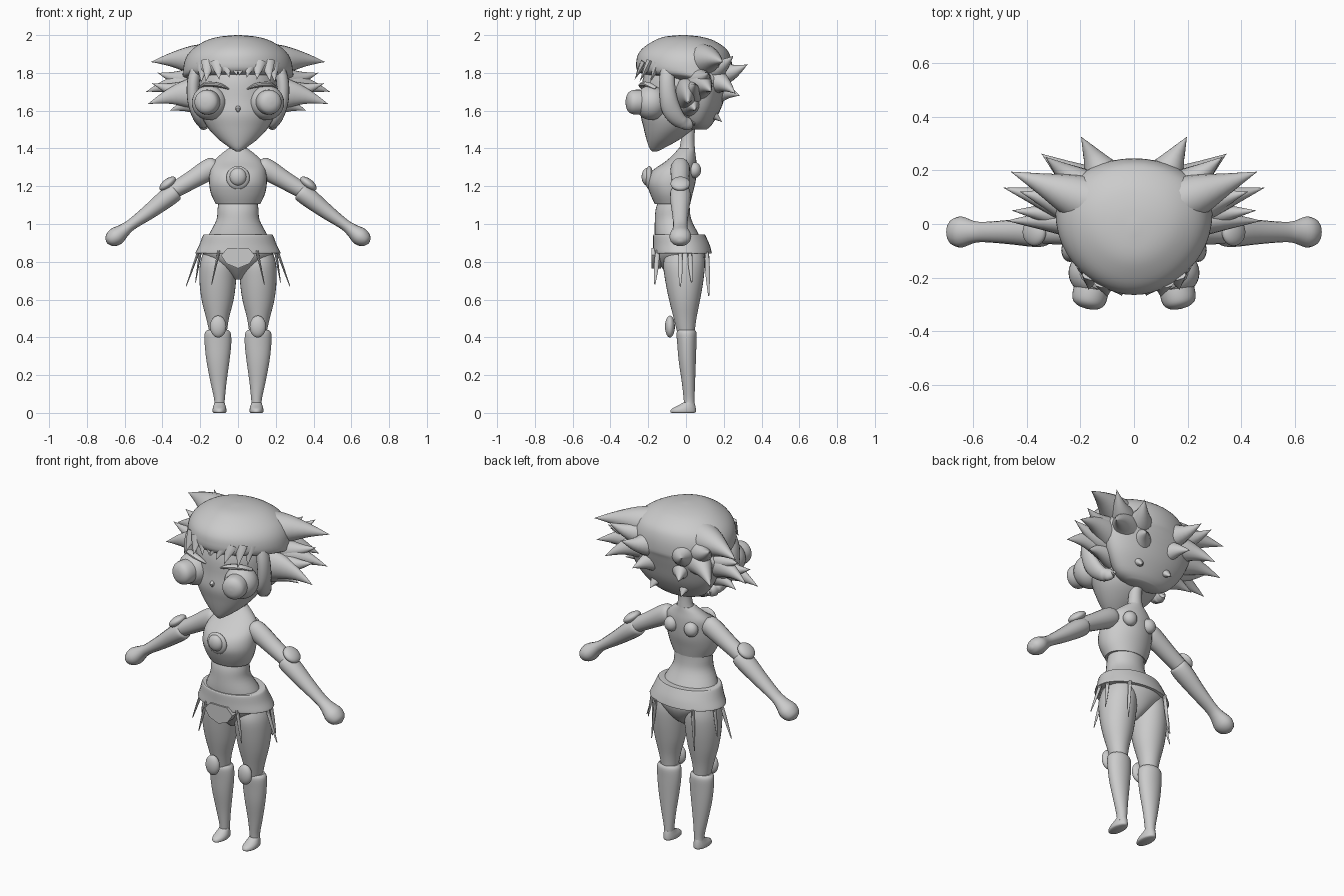
import bpy, bmesh, math
from mathutils import Vector, Matrix

grey = bpy.data.materials.new("plain_grey")
grey.diffuse_color = (0.6, 0.6, 0.6, 1)


def finish(name, bm, mirror=False, angle=40):
    bmesh.ops.recalc_face_normals(bm, faces=bm.faces)
    me = bpy.data.meshes.new(name)
    bm.to_mesh(me)
    bm.free()
    me.materials.append(grey)
    ob = bpy.data.objects.new(name, me)
    bpy.context.collection.objects.link(ob)
    if mirror:
        mod = ob.modifiers.new("mirror", 'MIRROR')
        mod.use_mirror_merge = False
    bpy.ops.object.select_all(action='DESELECT')
    ob.select_set(True)
    bpy.context.view_layer.objects.active = ob
    bpy.ops.object.shade_smooth_by_angle(angle=math.radians(angle))
    return ob


def smooth_rows(rows, steps):
    """Catmull-Rom interpolation between rows of numbers."""
    out = []
    for i in range(len(rows) - 1):
        p = [rows[max(0, min(len(rows) - 1, i + k))] for k in (-1, 0, 1, 2)]
        for s in range(steps):
            t = s / steps
            out.append([b + 0.5 * t * (c - a + t * (2*a - 5*b + 4*c - d + t * (3*(b - c) + d - a)))
                        for a, b, c, d in zip(*p)])
    return out + [list(rows[-1])]


def skin(bm, rings):
    vr = [[bm.verts.new(p) for p in r] for r in rings]
    n = len(vr[0])
    for a, b in zip(vr, vr[1:]):
        for i in range(n):
            bm.faces.new((a[i], a[(i+1) % n], b[(i+1) % n], b[i]))
    bm.faces.new(vr[0])
    bm.faces.new(vr[-1])


def stack(name, rows, mirror=False, flare=0.0, steps=4, n=32):
    """Horizontal rings: z, front y, back y, half width, centre x."""
    bm = bmesh.new()
    rings = []
    for z, y0, y1, rx, cx in smooth_rows(rows, steps):
        ring = []
        for i in range(n):
            a = 2 * math.pi * i / n
            c, s = math.cos(a), math.sin(a)
            ring.append((cx + rx*c*(1 + flare*s), (y0+y1)/2 + (y1-y0)/2*s, z))
        rings.append(ring)
    skin(bm, rings)
    return finish(name, bm, mirror)


def tube_into(bm, pts, steps=4, n=16):
    """Rings across a path: x, y, z, in-plane radius, depth radius."""
    rows = smooth_rows(pts, steps)
    cs = [Vector(r[:3]) for r in rows]
    rings = []
    for i, r in enumerate(rows):
        t = (cs[min(i+1, len(cs)-1)] - cs[max(i-1, 0)]).normalized()
        v = Vector((0, 1, 0))
        if abs(t.y) > 0.9:
            v = Vector((0, 0, 1))
        v = (v - t * v.dot(t)).normalized()
        u = t.cross(v)
        rings.append([cs[i] + u*max(r[3], 0.001)*math.cos(2*math.pi*k/n)
                      + v*max(r[4], 0.001)*math.sin(2*math.pi*k/n) for k in range(n)])
    skin(bm, rings)


def tube(name, pts, mirror=True, **kw):
    bm = bmesh.new()
    tube_into(bm, pts, **kw)
    return finish(name, bm, mirror)


def ball(name, loc, size, mirror=True, tilt=0, turn=0):
    bm = bmesh.new()
    m = (Matrix.Translation(loc) @ Matrix.Rotation(turn, 4, 'Z')
         @ Matrix.Rotation(tilt, 4, 'Y') @ Matrix.Diagonal((*size, 1)))
    bmesh.ops.create_uvsphere(bm, u_segments=28, v_segments=16, radius=1, matrix=m)
    return finish(name, bm, mirror)


def spikes(name, items, n=16):
    """Curved tapering locks: root, tip, width, depth, lift at middle."""
    bm = bmesh.new()
    for root, tip, w, d, lift in items:
        a, b = Vector(root), Vector(tip)
        pts = []
        for t, k in ((0, 1), (0.3, 0.75), (0.6, 0.42), (0.85, 0.16), (1, 0)):
            p = a.lerp(b, t)
            p.z += lift * math.sin(math.pi * t)
            pts.append((*p, w*k, d*k))
        tube_into(bm, pts, steps=3, n=n)
    return finish(name, bm, True)


# Body core, top garment and pelvis
stack("waist", [(.86, -.15, .11, .18, 0), (.94, -.165, .07, .155, 0), (1.02, -.165, .03, .115, 0),
                (1.08, -.16, .02, .108, 0), (1.14, -.14, .02, .10, 0)])
stack("chest_top", [(1.105, -.165, .022, .118, 0), (1.16, -.19, .035, .143, 0), (1.22, -.205, .05, .153, 0),
                    (1.28, -.18, .056, .148, 0), (1.33, -.11, .055, .13, 0), (1.37, -.065, .05, .09, 0),
                    (1.40, -.04, .047, .05, 0)])
stack("neck", [(1.36, -.05, .05, .07, 0), (1.40, -.035, .047, .045, 0), (1.47, -.025, .045, .036, 0),
               (1.56, -.03, .06, .04, 0)])
stack("briefs", [(.705, -.06, .02, .02, 0), (.74, -.10, .07, .065, 0), (.79, -.145, .105, .13, 0),
                 (.84, -.16, .12, .185, 0), (.89, -.16, .11, .185, 0)])

# Flared belt with front panel
stack("belt", [(.845, -.17, .135, .222, 0), (.85, -.174, .136, .224, 0), (.89, -.174, .125, .205, 0),
               (.935, -.174, .105, .188, 0), (.945, -.17, .10, .18, 0)])
bm = bmesh.new()
vs = [bm.verts.new((x, -.182, z)) for x, z in
      ((-.055, .872), (-.09, .835), (-.06, .79), (0, .765), (.06, .79), (.09, .835), (.055, .872))]
r = bmesh.ops.extrude_face_region(bm, geom=[bm.faces.new(vs)])
bmesh.ops.translate(bm, vec=(0, .05, 0), verts=[v for v in r["geom"] if isinstance(v, bmesh.types.BMVert)])
finish("belt_panel", bm)

# Hanging ribbons
bm = bmesh.new()
for a, b in (((.21, -.03, .85), (.275, -.03, .67)), ((.20, .02, .85), (.225, .03, .69)),
             ((.10, -.15, .86), (.14, -.165, .68)), ((.12, .11, .85), (.14, .12, .62))):
    tube_into(bm, [(*a, .008, .012), (*Vector(a).lerp(Vector(b), .5), .005, .012), (*b, .002, .003)], n=8)
finish("belt_ribbons", bm, True)

# Chest button and back studs
ball("chest_button_base", (0, -.195, 1.245), (.062, .022, .062), False)
ball("chest_button", (0, -.205, 1.25), (.045, .03, .047), False)
ball("back_stud", (.065, .045, 1.285), (.04, .035, .042))

# Legs
stack("thigh", [(.42, -.045, .045, .045, .105), (.5, -.065, .055, .06, .108), (.6, -.09, .075, .085, .108),
                (.7, -.11, .092, .097, .107), (.79, -.12, .10, .097, .104), (.86, -.10, .09, .08, .10)], True)
stack("shin", [(.03, -.01, .045, .028, .10), (.07, -.012, .045, .028, .098), (.16, -.022, .048, .042, .103),
               (.27, -.038, .052, .060, .106), (.36, -.046, .055, .070, .106), (.42, -.05, .056, .069, .107),
               (.44, -.042, .046, .055, .107)], True)
stack("foot", [(0.0, -.075, .045, .03, .098), (.006, -.083, .052, .036, .098), (.022, -.075, .052, .036, .098),
               (.04, -.04, .049, .031, .098), (.055, -.015, .045, .027, .098)], True)
ball("knee_pad", (.105, -.085, .457), (.043, .026, .058))

# Arms
tube("upper_arm", [(.10, -.03, 1.315, .02, .02), (.12, -.03, 1.305, .05, .045), (.16, -.03, 1.285, .056, .052),
                   (.25, -.03, 1.23, .048, .048), (.36, -.03, 1.165, .040, .042), (.39, -.03, 1.145, .03, .03)])
tube("forearm", [(.325, -.03, 1.175, .038, .04), (.335, -.03, 1.168, .048, .053), (.38, -.03, 1.135, .050, .055),
                 (.47, -.03, 1.065, .040, .045), (.56, -.03, 1.0, .030, .038), (.60, -.03, .97, .035, .042),
                 (.645, -.03, .935, .048, .058), (.68, -.03, .912, .035, .045), (.695, -.03, .902, .008, .01)])
ball("elbow_pad", (.372, -.03, 1.213), (.052, .052, .026), tilt=math.radians(38))

# Head with pointed chin
stack("head", [(1.385, -.18, -.15, .012, 0), (1.405, -.195, -.11, .045, 0), (1.45, -.21, -.03, .105, 0),
               (1.51, -.225, .05, .16, 0), (1.58, -.24, .10, .195, 0), (1.66, -.235, .14, .205, 0),
               (1.76, -.23, .15, .205, 0), (1.86, -.2, .14, .18, 0)])
tube("nose", [(0, -.22, 1.625, .006, .006), (0, -.242, 1.61, .014, .012), (0, -.23, 1.59, .003, .003)], False, n=8)

# Goggle eyes
ball("eye_socket", (.152, -.185, 1.642), (.093, .085, .092), turn=math.radians(12))
bm = bmesh.new()
axis = Vector((.22, -1, 0)).normalized()
c = Vector((.15, -.20, 1.645))
prof = [(0, .062), (.05, .066), (.085, .064), (.105, .054), (.118, .032), (.122, .004)]
tube_into(bm, [(*(c + axis*d*.98), r, r) for d, r in prof], steps=3, n=28)
finish("eye_lens", bm, True)
tube("brow", [(.05, -.225, 1.715, .004, .01), (.10, -.232, 1.735, .012, .02),
              (.17, -.205, 1.74, .012, .02), (.205, -.16, 1.72, .004, .01)], n=10)

# Hair cap, open over the face
stack("hair_cap", [(1.50, .02, .11, .10, 0), (1.53, -.02, .14, .17, 0), (1.61, -.03, .185, .235, 0),
                   (1.70, -.05, .215, .275, 0), (1.765, -.09, .235, .29, 0), (1.80, -.245, .245, .29, 0),
                   (1.87, -.262, .24, .278, 0), (1.925, -.235, .215, .24, 0), (1.97, -.17, .15, .17, 0),
                   (1.992, -.11, .075, .095, 0), (2.0, -.03, .0, .01, 0)], flare=.12, n=48)

# Swept side and back locks
spikes("hair_spikes", [
    ((.16, .08, 1.86), (.46, .195, 1.858), .10, .10, .012),
    ((.20, .06, 1.76), (.425, .12, 1.80), .08, .08, -.01),
    ((.20, .06, 1.73), (.487, .135, 1.70), .09, .08, .02),
    ((.20, .03, 1.70), (.455, .05, 1.745), .08, .07, -.015),
    ((.18, .01, 1.69), (.477, .012, 1.635), .10, .07, .02),
    ((.18, .02, 1.64), (.36, .05, 1.60), .07, .06, .01),
    ((.15, .12, 1.76), (.345, .262, 1.69), .09, .09, .02),
    ((.17, .12, 1.82), (.33, .25, 1.89), .08, .08, -.02),
    ((.09, .14, 1.80), (.197, .325, 1.845), .09, .09, -.02),
    ((.07, .12, 1.70), (.15, .285, 1.68), .09, .08, .01),
    ((.08, .08, 1.61), (.10, .19, 1.54), .08, .06, .01)])

# Jagged fringe
spikes("fringe", [
    ((.025, -.235, 1.86), (.005, -.262, 1.785), .035, .016, 0),
    ((.07, -.23, 1.86), (.045, -.268, 1.775), .038, .018, 0),
    ((.11, -.22, 1.86), (.10, -.272, 1.765), .04, .02, 0),
    ((.155, -.19, 1.86), (.17, -.245, 1.755), .04, .022, 0),
    ((.185, -.15, 1.85), (.195, -.19, 1.75), .035, .025, 0)], n=10)

# Side locks curling under the ears
tube("side_lock", [(.20, -.09, 1.88, .02, .03), (.232, -.10, 1.78, .032, .04), (.238, -.095, 1.68, .033, .045),
                   (.222, -.075, 1.60, .032, .05), (.195, -.03, 1.545, .03, .04), (.175, .02, 1.53, .022, .03),
                   (.165, .045, 1.54, .004, .006)])
